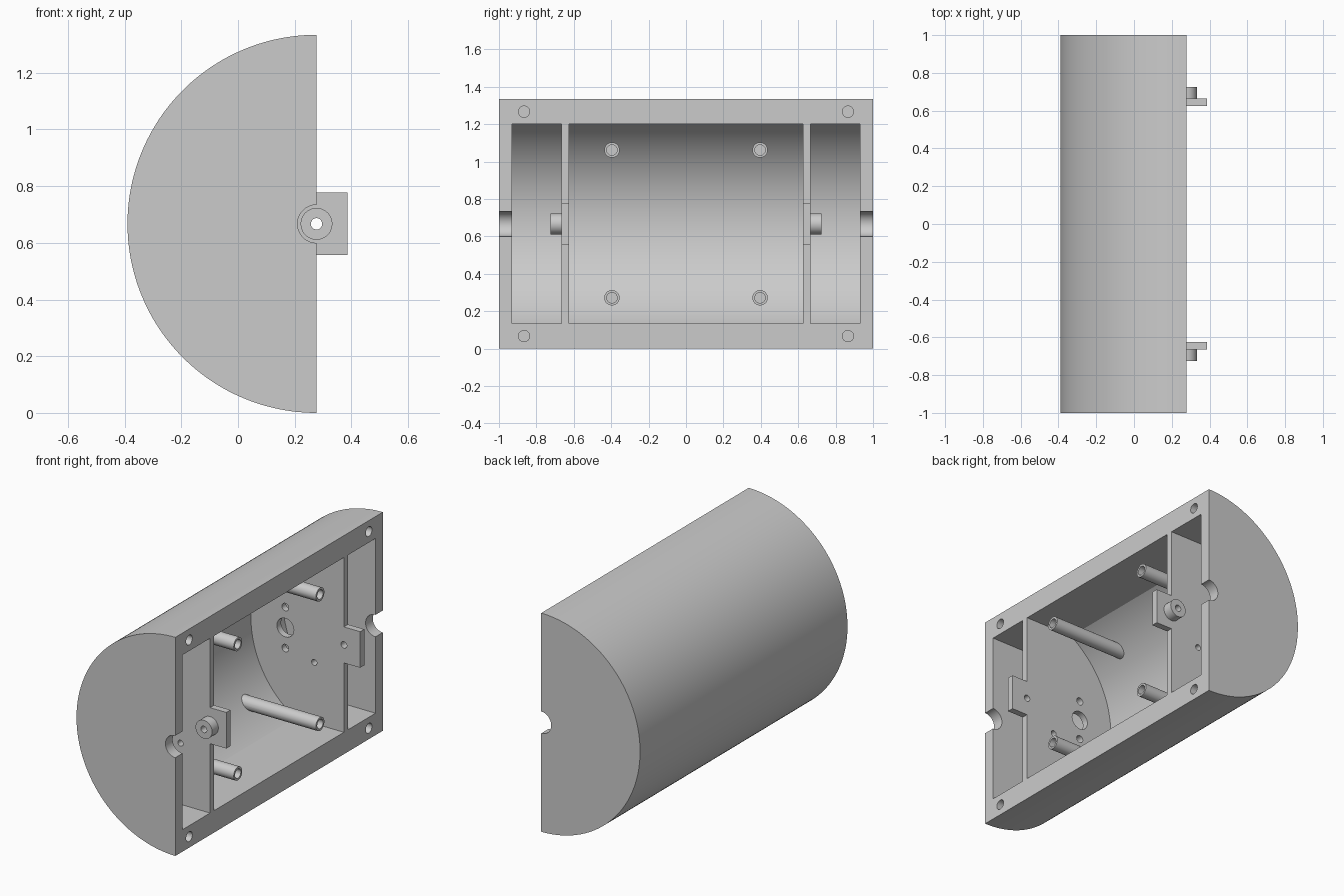
import bpy, bmesh
from math import asin, cos, sin, pi
from mathutils import Matrix, Vector

if "Cube" in bpy.data.objects:
    bpy.data.objects.remove(bpy.data.objects["Cube"])

R = 0.667            # outer radius of the half round body
CX, CZ = 0.277, R    # axis of the half round body
INNER = 0.627        # radius of the chamber wall
HALF = 0.533         # half height of the chamber opening

grey = bpy.data.materials.new("plain_grey")
grey.use_nodes = True
grey.diffuse_color = (0.6, 0.6, 0.6, 1)
grey.node_tree.nodes["Principled BSDF"].inputs["Base Color"].default_value = (0.6, 0.6, 0.6, 1)


def finish(name, bm):
    bmesh.ops.recalc_face_normals(bm, faces=bm.faces)
    mesh = bpy.data.meshes.new(name)
    bm.to_mesh(mesh)
    bm.free()
    mesh.materials.append(grey)
    obj = bpy.data.objects.new(name, mesh)
    bpy.context.collection.objects.link(obj)
    return obj


def prism(name, profile, y0, y1):
    """Extrude an x-z outline along y."""
    bm = bmesh.new()
    face = bm.faces.new([bm.verts.new((x, y0, z)) for x, z in profile])
    ext = bmesh.ops.extrude_face_region(bm, geom=[face])
    verts = [v for v in ext["geom"] if isinstance(v, bmesh.types.BMVert)]
    bmesh.ops.translate(bm, verts=verts, vec=(0, y1 - y0, 0))
    return finish(name, bm)


def rod(name, start, end, radius, sides=40):
    """Round bar between two points."""
    a, b = Vector(start), Vector(end)
    axis = b - a
    turn = axis.to_track_quat("Z", "Y").to_matrix().to_4x4()
    bm = bmesh.new()
    bmesh.ops.create_cone(bm, cap_ends=True, segments=sides, radius1=radius, radius2=radius,
                          depth=axis.length, matrix=Matrix.Translation((a + b) / 2) @ turn)
    return finish(name, bm)


def arc(radius, half_angle, steps=96):
    angles = [pi - half_angle + 2 * half_angle * i / steps for i in range(steps + 1)]
    return [(CX + radius * cos(t), CZ + radius * sin(t)) for t in angles]


def combine(obj, tool, operation="DIFFERENCE"):
    """Apply a boolean and discard the tool."""
    mod = obj.modifiers.new("cut", "BOOLEAN")
    mod.operation, mod.solver, mod.object = operation, "EXACT", tool
    bpy.ops.object.select_all(action="DESELECT")
    bpy.context.view_layer.objects.active = obj
    obj.select_set(True)
    bpy.ops.object.modifier_apply(modifier=mod.name)
    bpy.data.objects.remove(tool)


# Half round body with three chambers, leaving end walls and two dividers
body = prism("half_round_housing", arc(R, pi / 2), -1, 1)
chamber = arc(INNER, asin(HALF / INNER))
chamber = [(CX + 0.1, CZ + HALF)] + chamber + [(CX + 0.1, CZ - HALF)]
for y0, y1 in ((-0.93, -0.665), (-0.625, 0.625), (0.665, 0.93)):
    combine(body, prism("chamber_cutter", chamber, y0, y1))

parts = [body]
for side, label in ((-1, "front"), (1, "back")):
    # Shaft notch in the end wall
    combine(body, rod("notch_cutter", (CX, side * 0.9, CZ), (CX, side * 1.1, CZ), 0.067, 64))
    # Holes through the divider: pivot, wire hole, motor hole and its two screws
    for dx, dz, r in ((0, 0, 0.02), (-0.2, -0.16, 0.018), (-0.395, 0, 0.057),
                      (-0.395, 0.125, 0.023), (-0.395, -0.125, 0.023)):
        combine(body, rod("hole_cutter", (CX + dx, side * 0.6, CZ + dz),
                          (CX + dx, side * 0.69, CZ + dz), r))
    # Screw holes in the rim corners
    for dz in (-0.6, 0.6):
        combine(body, rod("screw_cutter", (CX - 0.15, side * 0.866, CZ + dz),
                          (CX + 0.1, side * 0.866, CZ + dz), 0.03))

    # Bearing tab standing proud of the divider
    edges = [(CX, CZ - 0.11), (CX + 0.11, CZ - 0.11), (CX + 0.11, CZ + 0.11), (CX, CZ + 0.11)]
    tab = prism(label + "_bearing_tab", edges, side * 0.625, side * 0.665)
    boss = rod(label + "_bearing_boss", (CX, side * 0.665, CZ), (CX, side * 0.725, CZ), 0.056, 48)
    for part in (tab, boss):
        combine(part, rod("pivot_cutter", (CX, side * 0.55, CZ), (CX, side * 0.8, CZ), 0.02))
        parts.append(part)

    # Hollow mounting posts rooted in the curved wall
    for dz, level in ((-0.395, "lower"), (0.395, "upper")):
        y, z = side * 0.396, CZ + dz
        post = rod(label + "_" + level + "_post", (CX - 0.6, y, z), (CX, y, z), 0.041)
        combine(post, prism("trim_cutter", arc(0.65, pi / 2) + [(CX + 0.1, 0), (CX + 0.1, 2 * R)],
                            -0.9, 0.9), "INTERSECT")
        combine(post, rod("bore_cutter", (CX - 0.3, y, z), (CX + 0.1, y, z), 0.028))
        parts.append(post)

# Smooth the round surfaces and keep the edges crisp
bpy.ops.object.select_all(action="DESELECT")
for part in parts:
    part.select_set(True)
bpy.context.view_layer.objects.active = body
bpy.ops.object.shade_smooth_by_angle(angle=pi / 6)
